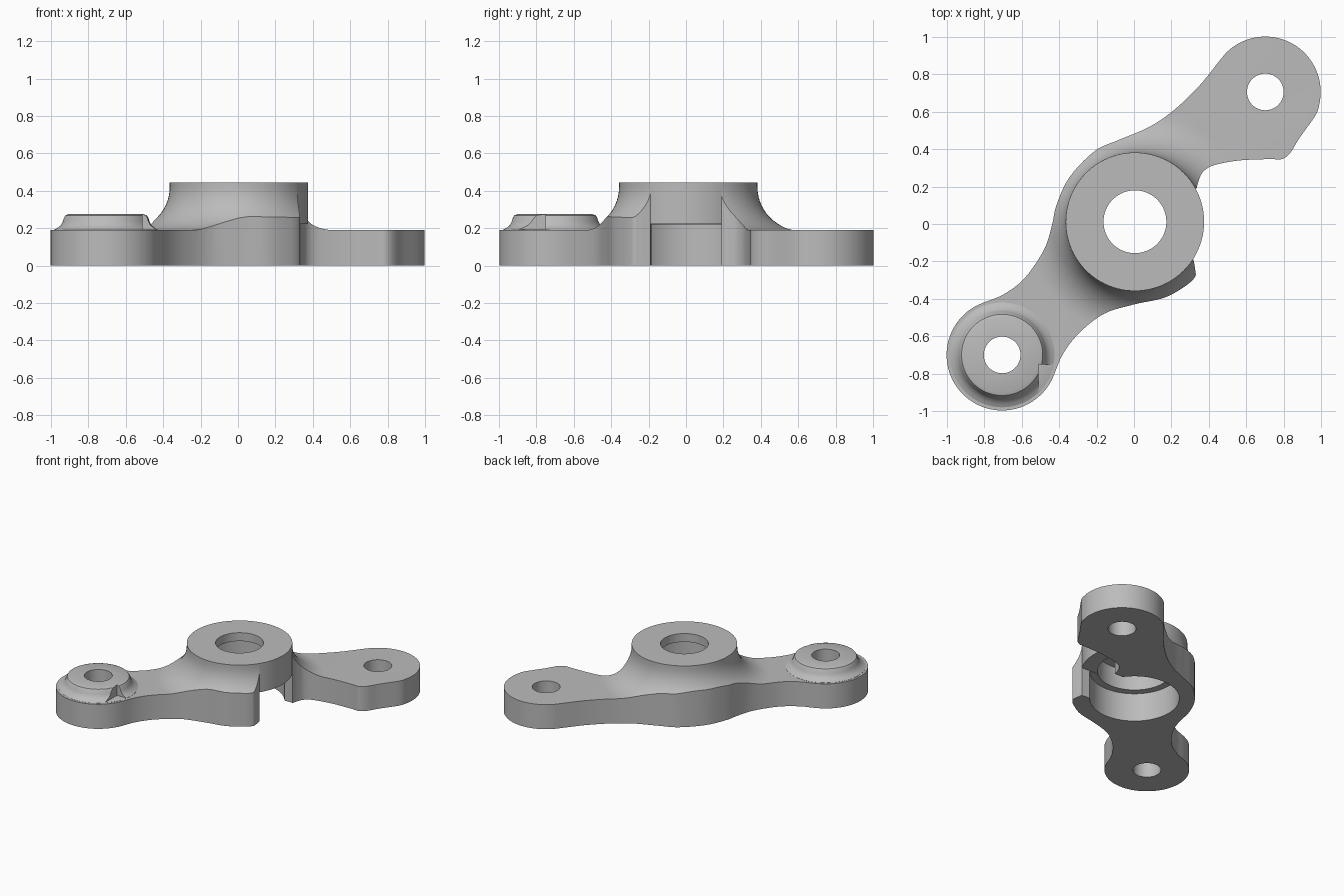
import bpy, bmesh
from math import sin, cos, pi, radians, sqrt
from mathutils import Vector

if "Cube" in bpy.data.objects:
    bpy.data.objects.remove(bpy.data.objects["Cube"], do_unlink=True)

steel = bpy.data.materials.new("grey_metal")
steel.use_nodes = True
grey = (0.5, 0.5, 0.5, 1)
steel.diffuse_color = grey
steel.node_tree.nodes["Principled BSDF"].inputs["Base Color"].default_value = grey

HUB, LEVER, BOSS = (0.005, 0.012), (0.702, 0.706), (-0.705, -0.7)


def finish(name, bm):
    bmesh.ops.recalc_face_normals(bm, faces=bm.faces)
    mesh = bpy.data.meshes.new(name)
    bm.to_mesh(mesh)
    bm.free()
    obj = bpy.data.objects.new(name, mesh)
    bpy.context.collection.objects.link(obj)
    mesh.materials.append(steel)
    return obj


def prism(name, outline, z0, z1):
    bm = bmesh.new()
    face = bm.faces.new([bm.verts.new((x, y, z0)) for x, y in outline])
    top = bmesh.ops.extrude_face_region(bm, geom=[face])["geom"]
    verts = [v for v in top if isinstance(v, bmesh.types.BMVert)]
    bmesh.ops.translate(bm, verts=verts, vec=(0, 0, z1 - z0))
    return finish(name, bm)


def lathe(name, centre, profile, steps=96):
    """Closed solid of revolution; the profile starts and ends on the axis."""
    bm = bmesh.new()
    rings = []
    for r, z in profile[1:-1]:
        rings.append([bm.verts.new((centre[0] + r * cos(2 * pi * i / steps),
                                    centre[1] + r * sin(2 * pi * i / steps), z))
                      for i in range(steps)])
    for a, b in zip(rings, rings[1:]):
        for i in range(steps):
            j = (i + 1) % steps
            bm.faces.new((a[i], a[j], b[j], b[i]))
    bm.faces.new(rings[0])
    bm.faces.new(rings[-1])
    return finish(name, bm)


def cylinder(name, centre, r, z0, z1):
    return lathe(name, centre, [(0, z0), (r, z0), (r, z1), (0, z1)])


def box(name, x0, x1, y0, y1, z0, z1):
    return prism(name, [(x0, y0), (x1, y0), (x1, y1), (x0, y1)], z0, z1)


def combine(target, tool, operation):
    mod = target.modifiers.new("combine", "BOOLEAN")
    mod.operation, mod.solver, mod.object = operation, "EXACT", tool
    bpy.context.view_layer.objects.active = target
    bpy.ops.object.modifier_apply(modifier=mod.name)
    bpy.data.objects.remove(tool, do_unlink=True)


def arc(centre, r, start, end, steps):
    angles = [radians(start + (end - start) * i / steps) for i in range(steps + 1)]
    return [(centre[0] + r * cos(a), centre[1] + r * sin(a)) for a in angles]


def spline(points, steps=5):
    """Smooth open curve through the points."""
    p = [Vector(q) for q in [points[0]] + points + [points[-1]]]
    out = []
    for a, b, c, d in zip(p, p[1:], p[2:], p[3:]):
        for i in range(steps):
            t = i / steps
            out.append(tuple(0.5 * (2 * b + (c - a) * t + (2 * a - 5 * b + 4 * c - d) * t * t
                                    + (3 * b - a - 3 * c + d) * t ** 3)))
    return out + [points[-1]]


# Plan outline, counter-clockwise from the window's upper edge
outline = spline(
    [(0.335, 0.19), (0.345, 0.23), (0.37, 0.28), (0.43, 0.315), (0.565, 0.34),
     (0.725, 0.347), (0.79, 0.347), (0.835, 0.38), (0.885, 0.46)]
    + arc(LEVER, 0.296, -25, 145, 14)
    + [(0.35, 0.74), (0.215, 0.61), (0.08, 0.518), (-0.08, 0.45), (-0.21, 0.39),
       (-0.345, 0.25), (-0.415, 0.1), (-0.437, 0), (-0.48, -0.135), (-0.585, -0.29),
       (-0.7, -0.378)]
    + arc(BOSS, 0.297, 110, 335, 16)
    + [(-0.38, -0.695), (-0.29, -0.58), (-0.16, -0.48), (0, -0.43), (0.16, -0.395),
       (0.27, -0.335), (0.325, -0.285), (0.328, -0.25), (0.318, -0.19)])
outline += [(0.25, -0.185), (0.25, 0.19)]
body = prism("bracket_body", outline, 0, 0.6)

# Upper surface: flat arms with a concave flare rising to the hub
flare = [(0.6 - 0.23 * sin(pi / 2 * i / 14), 0.42 - 0.23 * cos(pi / 2 * i / 14))
         for i in range(15)]
surface = lathe("upper_surface", HUB,
                [(0, -0.1), (2, -0.1), (2, 0.19)] + flare + [(0.37, 0.445), (0, 0.445)])
combine(body, surface, "INTERSECT")

# Full hub ring above the side window
combine(body, cylinder("hub_ring", HUB, 0.3698, 0.222, 0.445), "UNION")

# Raised boss with a rounded rim and small fillet, relieved on one side
boss = lathe("raised_boss", BOSS,
             [(0, 0.1), (0.28, 0.1), (0.28, 0.191), (0.262, 0.2), (0.243, 0.215),
              (0.232, 0.235), (0.226, 0.255), (0.217, 0.269), (0.2, 0.275), (0, 0.275)])
combine(boss, box("boss_relief", -0.51, -0.3, -0.9, -0.75, 0.192, 0.5), "DIFFERENCE")
combine(body, boss, "UNION")

# Stepped bore, side window and pin holes
bore = lathe("stepped_bore", HUB,
             [(0, -0.2), (0.314, -0.2), (0.314, 0.22), (0.26, 0.22), (0.26, 0.38),
              (0.168, 0.38), (0.168, 0.8), (0, 0.8)])
combine(body, bore, "DIFFERENCE")
combine(body, box("side_window", 0.15, 0.6, -0.183, 0.188, -0.2, 0.222), "DIFFERENCE")
for centre in (LEVER, BOSS):
    combine(body, cylinder("pin_hole", centre, 0.098, -0.2, 0.8), "DIFFERENCE")

bpy.ops.object.select_all(action="DESELECT")
body.select_set(True)
bpy.context.view_layer.objects.active = body
bpy.ops.object.shade_smooth_by_angle(angle=radians(30))
